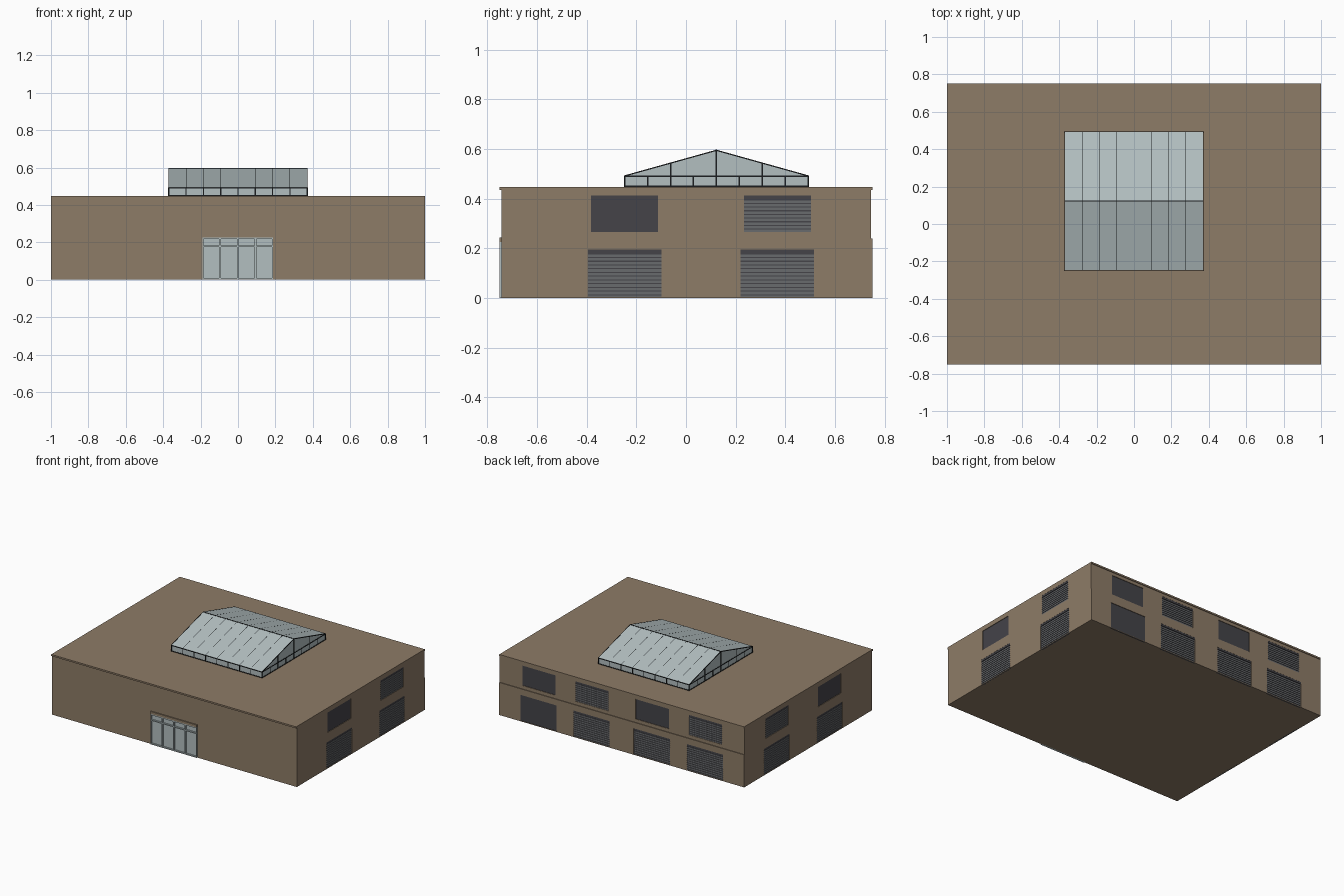
import bpy, bmesh
from mathutils import Vector

cube = bpy.data.objects.get("Cube")
if cube:
    bpy.data.objects.remove(cube, do_unlink=True)


def material(name, rgb):
    m = bpy.data.materials.new(name)
    m.use_nodes = True
    m.diffuse_color = (*rgb, 1)
    m.node_tree.nodes["Principled BSDF"].inputs["Base Color"].default_value = (*rgb, 1)
    return m


BROWN = material("brown wall", (0.27, 0.20, 0.135))
GLASS = material("pale glass", (0.45, 0.52, 0.53))
DARK = material("dark panel", (0.058, 0.057, 0.066))
SLAT = material("grey slat", (0.14, 0.145, 0.155))
BLACK = material("black frame", (0.01, 0.012, 0.013))


def finish(name, bm, mat):
    bmesh.ops.recalc_face_normals(bm, faces=bm.faces)
    me = bpy.data.meshes.new(name)
    bm.to_mesh(me)
    bm.free()
    me.materials.append(mat)
    ob = bpy.data.objects.new(name, me)
    bpy.context.collection.objects.link(ob)
    return ob


def boxes(name, spans, mat):
    """One mesh of axis-aligned boxes, each given by two opposite corners."""
    bm = bmesh.new()
    for a, b in spans:
        a, b = Vector(a), Vector(b)
        vs = bmesh.ops.create_cube(bm, size=1)["verts"]
        for v in vs:
            v.co = (a + b) / 2 + v.co * (b - a)
    return finish(name, bm, mat)


def prism(name, profile, x0, x1, mat):
    """Extrude a (y, z) profile along x."""
    bm = bmesh.new()
    face = bm.faces.new([bm.verts.new((x0, y, z)) for y, z in profile])
    new = bmesh.ops.extrude_face_region(bm, geom=[face])["geom"]
    verts = [g for g in new if isinstance(g, bmesh.types.BMVert)]
    bmesh.ops.translate(bm, vec=(x1 - x0, 0, 0), verts=verts)
    return finish(name, bm, mat)


# A wall point: u along the wall, d outward from the centre
PLACE = {
    "front": lambda u, d, z: (u, -d, z),
    "back": lambda u, d, z: (u, d, z),
    "left": lambda u, d, z: (d, u, z),
    "right": lambda u, d, z: (-d, u, z),
}


def span(side, u0, u1, d0, d1, z0, z1):
    p, q = PLACE[side](u0, d0, z0), PLACE[side](u1, d1, z1)
    return tuple(map(min, p, q)), tuple(map(max, p, q))


def wall(name, side, half, d0, d1, z0, z1, openings):
    """Stack wall panels around rectangular openings (u0, u1, z0, z1)."""
    us = sorted({-half, half} | {u for o in openings for u in o[:2]})
    zs = sorted({z0, z1} | {z for o in openings for z in o[2:] if z0 < z < z1})
    cells = []
    for ua, ub in zip(us, us[1:]):
        for za, zb in zip(zs, zs[1:]):
            um, zm = (ua + ub) / 2, (za + zb) / 2
            if not any(o[0] < um < o[1] and o[2] < zm < o[3] for o in openings):
                cells.append(span(side, ua, ub, d0, d1, za, zb))
    return boxes(name, cells, BROWN)


def shutter(name, side, o, d):
    """Horizontal slats over a dark backing, with a roller box on top."""
    u0, u1, z0, z1 = o
    boxes(name + "_backing", [span(side, u0, u1, d - 0.012, d - 0.006, z0, z1),
                              span(side, u0, u1, d - 0.006, d - 0.001, z1 - 0.014, z1)], DARK)
    n = round((z1 - z0 - 0.014) / 0.015)
    pitch = (z1 - z0 - 0.014) / n
    boxes(name + "_slats", [span(side, u0, u1, d - 0.006, d - 0.003, z0 + i * pitch,
                                 z0 + (i + 0.68) * pitch) for i in range(n)], SLAT)


def panel(name, side, o, d):
    boxes(name, [span(side, o[0], o[1], d - 0.012, d - 0.004, o[2], o[3])], DARK)


def bay(side, i, u, d_low, d_up, upper, lower):
    low = (u - 0.148, u + 0.148, 0, 0.195)
    up = (u - 0.135, u + 0.135, 0.265, 0.412)
    lower(f"{side}_lower_opening_{i}", side, low, d_low)
    upper(f"{side}_upper_opening_{i}", side, up, d_up)
    return [low, up]


WALL_TOP, ROOF = 0.435, 0.447

# Side walls, alike on both ends
for side in ("left", "right"):
    holes = bay(side, 1, -0.247, 1, 1, panel, shutter) + bay(side, 2, 0.368, 1, 1, shutter, shutter)
    wall(side + "_wall", side, 0.74, 0.975, 1, 0, WALL_TOP, holes)

# Back wall, its lower storey slightly proud
holes = []
for i, (x, up, low) in enumerate([(0.68, panel, panel), (0.246, shutter, shutter),
                                  (-0.246, panel, shutter), (-0.68, shutter, shutter)]):
    holes += bay("back", i + 1, x, 0.75, 0.745, up, low)
wall("back_lower_wall", "back", 1, 0.72, 0.75, 0, 0.24, [h for h in holes if h[2] == 0])
wall("back_upper_wall", "back", 1, 0.72, 0.745, 0.24, WALL_TOP, [h for h in holes if h[2] > 0])

# Front wall with the glazed entrance
DOOR = (-0.19, 0.187, 0, 0.225)
wall("front_wall", "front", 1, 0.72, 0.742, 0, WALL_TOP, [DOOR])
boxes("entrance_glass", [span("front", DOOR[0], DOOR[1], 0.733, 0.738, 0, DOOR[3])], GLASS)
step = (DOOR[1] - DOOR[0]) / 4
posts = [span("front", DOOR[0] + i * step - 0.005 * (i > 0), DOOR[0] + i * step + 0.005 * (i < 4),
              0.738, 0.75, 0, DOOR[3]) for i in range(5)]
rails = [span("front", DOOR[0], DOOR[1], 0.738, 0.749, z, z + 0.008) for z in (0, 0.175, 0.217)]
boxes("entrance_frame", posts + rails, GLASS)
boxes("entrance_lintel", [span("front", DOOR[0], DOOR[1], 0.742, 0.75, DOOR[3], 0.243)], BROWN)

# Floor and roof panels around the skylight opening
boxes("floor", [((-1, -0.742, 0), (1, 0.75, 0.004))], BROWN)
SX, Y0, Y1 = 0.37, -0.247, 0.492
xs, ys = (-1, -SX, SX, 1), (Y0 - 0.503, Y0, Y1, 0.75)
boxes("roof_panels", [((xs[i], ys[j], WALL_TOP), (xs[i + 1], ys[j + 1], ROOF))
                      for i in range(3) for j in range(3) if (i, j) != (1, 1)], BROWN)

# Skylight glass: low skirt and gabled top
EAVE, RIDGE, YM = 0.493, 0.596, (Y0 + Y1) / 2
prism("skylight_glass", [(Y0, WALL_TOP), (Y1, WALL_TOP), (Y1, EAVE), (YM, RIDGE), (Y0, EAVE)],
      -SX, SX, GLASS)

# Skylight frame: skirt posts, rails, gable posts and ridge
T, P = 0.003, 0.002
frame = []
for i in range(9):
    x, y = -SX + i * SX / 4, Y0 + i * (Y1 - Y0) / 8
    for s, ye in ((-1, Y0), (1, Y1)):
        frame.append(((x - T, ye - P, ROOF), (x + T, ye + P, EAVE)))
        top = EAVE
        if i in (2, 4, 6):
            top = RIDGE - abs(y - YM) * (RIDGE - EAVE) / (YM - Y0)
        frame.append(((s * SX - P, y - T, ROOF), (s * SX + P, y + T, top)))
for z in (ROOF + 0.002, EAVE - 0.003):
    for ye in (Y0, Y1):
        frame.append(((-SX, ye - P, z - 0.003), (SX, ye + P, z + 0.003)))
    for xe in (-SX, SX):
        frame.append(((xe - P, Y0, z - 0.003), (xe + P, Y1, z + 0.003)))
frame.append(((-SX, YM - T, RIDGE - 0.004), (SX, YM + T, RIDGE + 0.001)))
boxes("skylight_frame", frame, BLACK)

# Sloping gable edge bars
for name, x in (("left_gable_bar", SX), ("right_gable_bar", -SX)):
    prism(name, [(Y0, EAVE - 0.004), (Y0, EAVE + 0.001), (YM, RIDGE + 0.001), (Y1, EAVE + 0.001),
                 (Y1, EAVE - 0.004), (YM, RIDGE - 0.004)], x - P, x + P, BLACK)

# Thin glazing bars down the slopes
for i in range(1, 8):
    x = -SX + i * SX / 4
    prism(f"glazing_bar_{i}", [(Y0, EAVE), (YM, RIDGE + 0.0004), (Y1, EAVE), (YM, RIDGE - 0.005)],
          x - 0.001, x + 0.001, BLACK)
